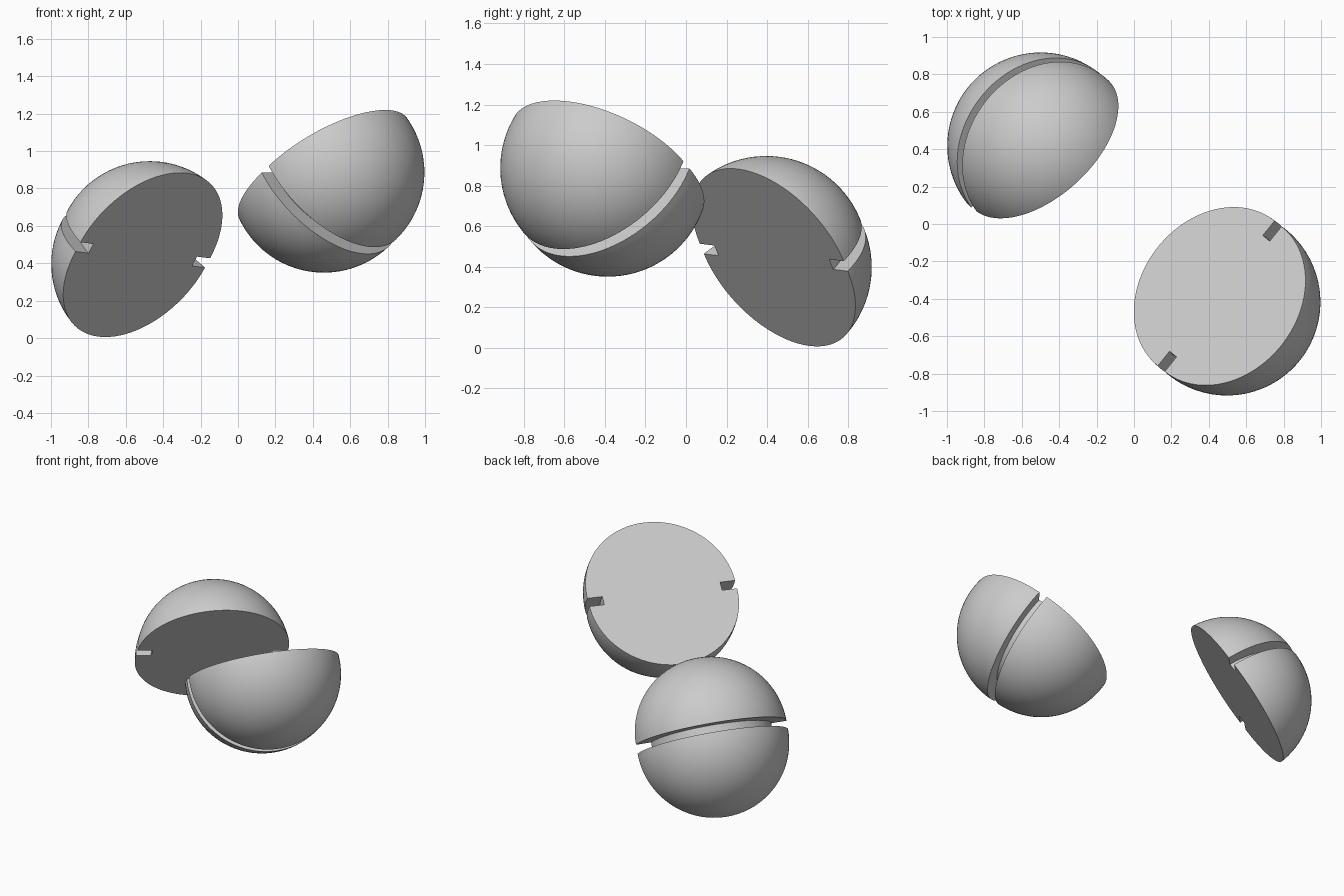
import bpy
import bmesh
from math import sin, cos, pi, radians
from mathutils import Vector, Matrix

cube = bpy.data.objects.get("Cube")
if cube:
    bpy.data.objects.remove(cube, do_unlink=True)

RADIUS, CORE, GAP = 0.5, 0.4, 0.03   # shell radius, groove floor radius, half groove width
ARC_STEPS, SEGMENTS = 24, 96

grey = bpy.data.materials.new("plain grey")
grey.use_nodes = True
colour = (0.6, 0.6, 0.6, 1)
grey.diffuse_color = colour
grey.node_tree.nodes["Principled BSDF"].inputs["Base Color"].default_value = colour


def grooved_half(name, centre, chord, normal, cut):
    """Grooved ball sliced flat; chord runs along the groove, normal faces out of the slice."""
    bm = bmesh.new()
    # Half outline: quarter arc, square groove, quarter arc
    arc = [(GAP + RADIUS * cos(a), RADIUS * sin(a))
           for a in (i * pi / 2 / ARC_STEPS for i in range(ARC_STEPS + 1))]
    outline = arc + [(GAP, CORE), (-GAP, CORE)] + [(-x, r) for x, r in reversed(arc)]
    verts = [bm.verts.new((x, r, 0)) for x, r in outline]
    edges = [bm.edges.new(pair) for pair in zip(verts, verts[1:])]
    # Turn the outline into a solid ball
    bmesh.ops.spin(bm, geom=verts + edges, cent=(0, 0, 0), axis=(1, 0, 0),
                   angle=2 * pi, steps=SEGMENTS)
    bmesh.ops.remove_doubles(bm, verts=bm.verts[:], dist=0.0001)
    # Slice and close with one flat face
    bmesh.ops.bisect_plane(bm, geom=bm.verts[:] + bm.edges[:] + bm.faces[:],
                           plane_co=(0, 0, cut), plane_no=(0, 0, 1), clear_outer=True)
    rim = [e for e in bm.edges if e.is_boundary]
    bmesh.ops.holes_fill(bm, edges=rim, sides=0)
    bmesh.ops.recalc_face_normals(bm, faces=bm.faces[:])

    mesh = bpy.data.meshes.new(name)
    bm.to_mesh(mesh)
    bm.free()
    mesh.materials.append(grey)
    obj = bpy.data.objects.new(name, mesh)
    bpy.context.collection.objects.link(obj)

    # Orient: local x across the groove, y along it, z out of the slice
    n = Vector(normal).normalized()
    t = Vector(chord)
    t = (t - n * t.dot(n)).normalized()
    obj.matrix_world = Matrix.Translation(centre) @ Matrix((t.cross(n), t, n)).transposed().to_4x4()

    bpy.ops.object.select_all(action='DESELECT')
    obj.select_set(True)
    bpy.context.view_layer.objects.active = obj
    bpy.ops.object.shade_smooth_by_angle(angle=radians(30))


# Larger half lies open upward, smaller half tips its flat face down
grooved_half("large_ball_half", (0.478, -0.402, 0.868), (0.628, 0.78, 0),
             (-0.468, 0.377, 0.8), 0.043)
grooved_half("small_ball_half", (-0.485, 0.407, 0.421), (0.70, 0.709, -0.09),
             (0.561, -0.614, -0.555), -0.043)
